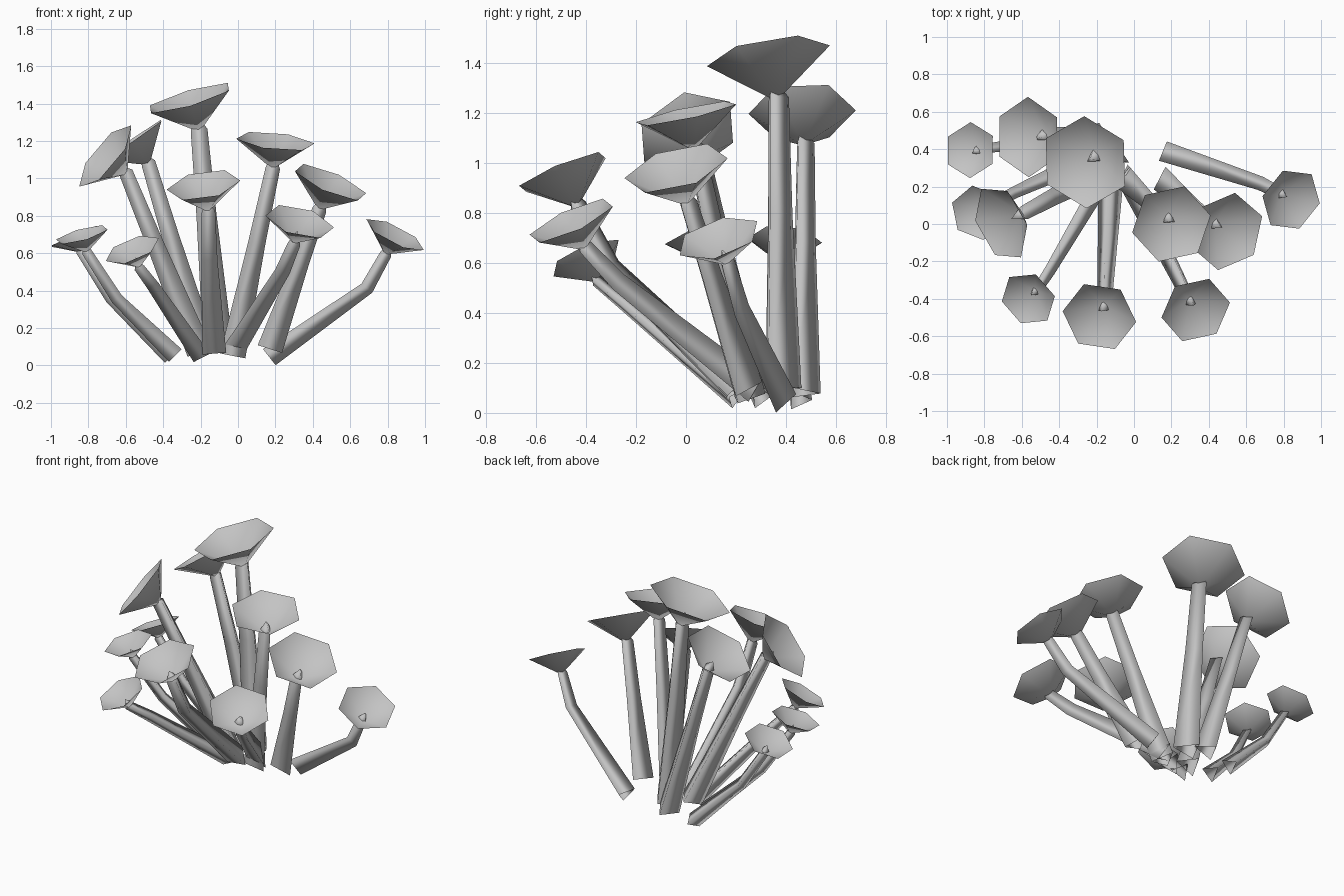
import bpy
import bmesh
from math import cos, sin, radians, tau
from mathutils import Vector

cube = bpy.data.objects.get("Cube")
if cube:
    bpy.data.objects.remove(cube, do_unlink=True)

grey = bpy.data.materials.new("plain grey")
grey.use_nodes = True
colour = (0.55, 0.55, 0.55, 1)
grey.diffuse_color = colour
for node in grey.node_tree.nodes:
    if node.type == "BSDF_PRINCIPLED":
        node.inputs["Base Color"].default_value = colour

UP = Vector((0, 0, 1))


def loft(name, centres, normals, radii, turn, sides):
    """Open skin through a row of rings; a zero radius makes a tip."""
    bm = bmesh.new()
    rings = []
    for centre, normal, radius in zip(centres, normals, radii):
        spin = UP.rotation_difference(normal)
        if radius == 0:
            rings.append([bm.verts.new(centre)] * sides)
            continue
        ring = []
        for i in range(sides):
            a = tau * i / sides + radians(turn)
            ring.append(bm.verts.new(centre + spin @ Vector((cos(a), sin(a), 0)) * radius))
        rings.append(ring)
    for low, high in zip(rings, rings[1:]):
        for i in range(sides):
            j = (i + 1) % sides
            corners = [low[i], low[j], high[j], high[i]]
            bm.faces.new(list(dict.fromkeys(corners)))
    for face in bm.faces:
        face.smooth = True
    mesh = bpy.data.meshes.new(name)
    bm.to_mesh(mesh)
    bm.free()
    mesh.materials.append(grey)
    obj = bpy.data.objects.new(name, mesh)
    bpy.context.collection.objects.link(obj)


def trumpet(place, rim, neck, foot, size, knee=None, turn=30):
    """One three-sided stalk whose tip pokes through a flaring six-sided cup."""
    rim, neck, foot = Vector(rim), Vector(neck), Vector(foot)
    axis = (rim - neck).normalized()
    # Stalk, bent at the knee where there is one, ending in a pointed bud
    bend = Vector(knee) if knee else foot.lerp(neck, 0.6)
    path = [foot, bend, neck, neck + axis * size * 0.36]
    start = (bend - foot).normalized()
    end = (neck - bend).normalized()
    dirs = [start, (start + end).normalized(), (end + axis).normalized(), axis]
    widths = [0.37 * size, 0.25 * size, 0.21 * size, 0]
    loft(place + "_stalk", path, dirs, widths, turn=94, sides=3)
    # Cup
    loft(place + "_cup", [neck - axis * size * 0.05, rim], [axis, axis],
         [0, size], turn, sides=6)


# Tall group at the back
trumpet("tallest", (-.26, .33, 1.43), (-.21, .36, 1.26), (-.11, .37, .1), .25)
trumpet("back_right", (-.565, .465, 1.205), (-.48, .47, 1.08), (-.18, .46, .08), .215)

# Right hand group
trumpet("outer_right_back", (-.875, .395, .69), (-.84, .39, .61),
        (-.36, .45, .05), .15, knee=(-.68, .41, .36))
trumpet("outer_right_front", (-.835, .06, .7), (-.81, .08, .61),
        (-.34, .3, .06), .15, knee=(-.65, .16, .36), turn=40)
trumpet("right", (-.71, .005, 1.12), (-.6, .05, 1.03), (-.21, .26, .08), .215, turn=5)

# Left hand group
trumpet("middle_left", (.2, 0, 1.2), (.185, .03, 1.06), (-.03, .24, .06), .215, turn=12)
trumpet("left", (.495, -.04, .98), (.435, 0, .84), (.17, .23, .1), .215, turn=20)
trumpet("outer_left", (.84, .13, .7), (.79, .16, .6), (.17, .38, .055), .175,
        knee=(.69, .21, .42), turn=50)

# Front group
trumpet("front_left", (.33, -.46, .77), (.3, -.41, .66), (-.03, .26, .09), .19,
        knee=(.24, -.28, .52), turn=10)
trumpet("front", (-.185, -.495, .965), (-.16, -.44, .83), (-.13, .19, .09), .2,
        knee=(-.155, -.31, .58), turn=53)
trumpet("front_right", (-.565, -.4, .62), (-.53, -.36, .53), (-.2, .2, .06), .155,
        knee=(-.46, -.25, .44), turn=10)
